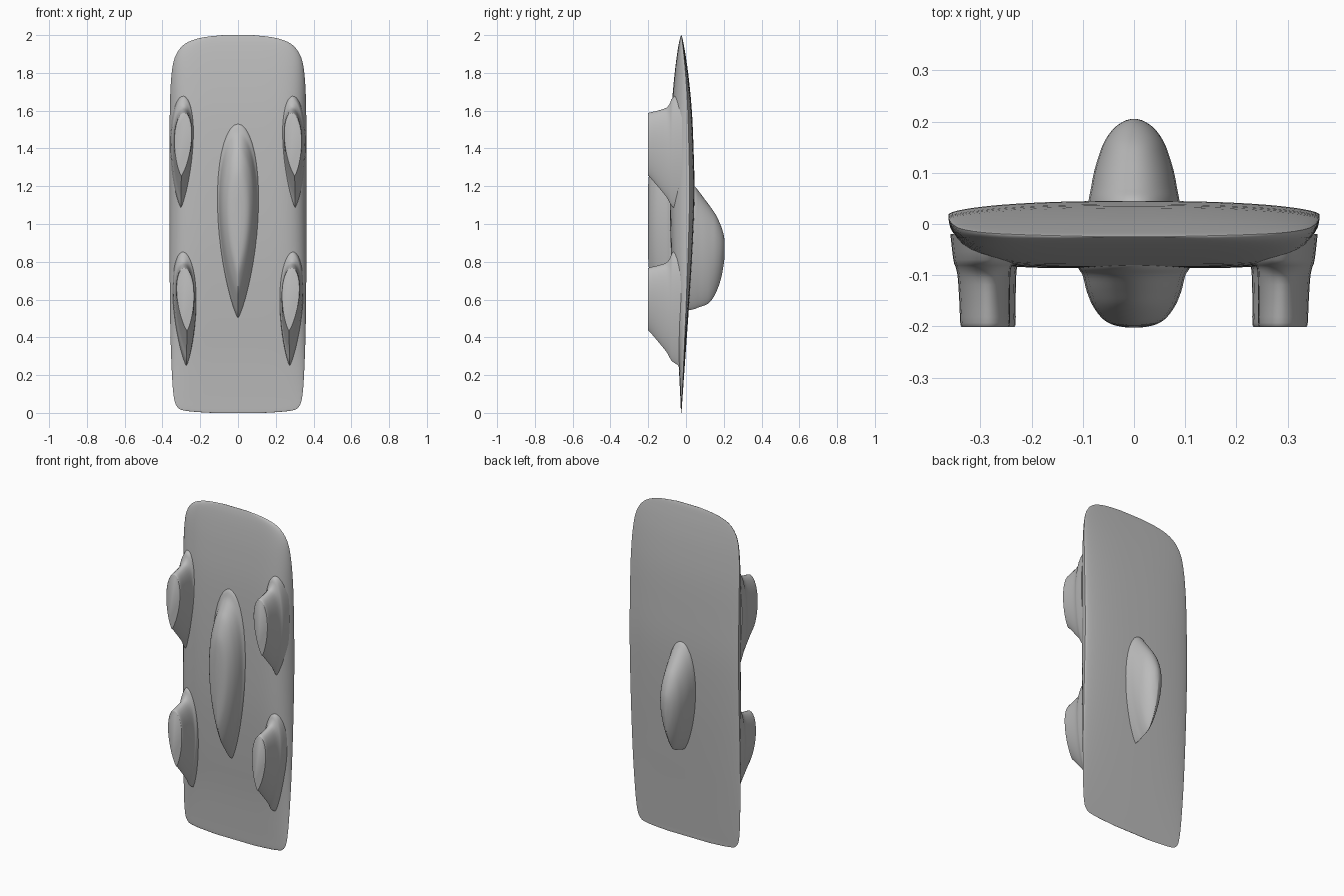
import bpy, bmesh, math

cube = bpy.data.objects.get("Cube")
if cube:
    bpy.data.objects.remove(cube, do_unlink=True)

grey = bpy.data.materials.new("plain grey")
grey.use_nodes = True
colour = (0.5, 0.5, 0.5, 1)
grey.diffuse_color = colour
grey.node_tree.nodes["Principled BSDF"].inputs["Base Color"].default_value = colour


def refine(rows, steps):
    """Catmull-Rom interpolation between rows of numbers."""
    out = []
    for i in range(len(rows) - 1):
        a, b, c, d = (rows[max(0, min(len(rows) - 1, i + k))] for k in (-1, 0, 1, 2))
        for s in range(steps):
            t = s / steps
            out.append([q + t * ((r - p) / 2 + t * ((p - 2.5 * q + 2 * r - w / 2)
                        + t * (1.5 * (q - r) + (w - p) / 2)))
                        for p, q, r, w in zip(a, b, c, d)])
    return out + [list(rows[-1])]


def loft(name, rings, angle):
    """Skin a list of equal closed rings and cap both ends."""
    bm = bmesh.new()
    loops = [[bm.verts.new(co) for co in ring] for ring in rings]
    n = len(loops[0])
    for a, b in zip(loops, loops[1:]):
        for i in range(n):
            j = (i + 1) % n
            bm.faces.new((a[i], a[j], b[j], b[i]))
    bm.faces.new(loops[0])
    bm.faces.new(loops[-1])
    bmesh.ops.recalc_face_normals(bm, faces=bm.faces)
    mesh = bpy.data.meshes.new(name)
    bm.to_mesh(mesh)
    bm.free()
    obj = bpy.data.objects.new(name, mesh)
    bpy.context.collection.objects.link(obj)
    mesh.materials.append(grey)
    bpy.ops.object.select_all(action='DESELECT')
    obj.select_set(True)
    bpy.context.view_layer.objects.active = obj
    bpy.ops.object.shade_smooth_by_angle(angle=math.radians(angle))
    return obj


def teardrop(y, top, bottom, half, x=0, lean=0, n=40):
    """Ring with a round nose at the top and a pointed tail at the bottom."""
    ring = []
    for i in range(n):
        a = math.tau * i / n
        t = (1 - math.cos(a)) / 2
        width = half * math.sin(a) * (1 - t) ** 0.3 * 1.14
        ring.append((x + lean * t + width, y, top + (bottom - top) * t))
    return ring


# Body: stations of height, half width, front y, back y
stations = [
    (0.0, 0.14, -0.026, -0.024), (0.01, 0.27, -0.027, -0.023),
    (0.03, 0.32, -0.028, -0.022), (0.1, 0.342, -0.031, -0.017),
    (0.3, 0.354, -0.042, -0.003), (0.55, 0.36, -0.062, 0.015),
    (0.85, 0.362, -0.08, 0.034), (1.15, 0.362, -0.086, 0.045),
    (1.4, 0.362, -0.084, 0.04), (1.6, 0.361, -0.077, 0.031),
    (1.77, 0.354, -0.063, 0.015), (1.88, 0.335, -0.05, 0.0),
    (1.95, 0.286, -0.039, -0.012), (1.985, 0.2, -0.031, -0.019),
    (2.0, 0.08, -0.026, -0.024)]
rings = []
for z, half, front, back in refine(stations, 4):
    edge = back - 0.2 * (back - front)
    ring = []
    for i in range(64):
        a = math.tau * i / 64
        s = math.cos(a)
        if math.sin(a) < 0:
            y = edge + (front - edge) * max(0, 1 - abs(s) ** 7) ** 0.65
        else:
            y = edge + (back - edge) * max(0, 1 - abs(s) ** 2.5) ** 0.6
        ring.append((half * s, y, z))
    rings.append(ring)
loft("body", rings, 40)

# Centre bulge on the front: y, top, bottom, half width
bulge = [(-0.03, 1.56, 0.48, 0.122), (-0.08, 1.53, 0.52, 0.116),
         (-0.1, 1.48, 0.545, 0.105), (-0.13, 1.43, 0.59, 0.097),
         (-0.16, 1.38, 0.64, 0.084), (-0.185, 1.31, 0.71, 0.064),
         (-0.197, 1.25, 0.77, 0.042), (-0.202, 1.16, 0.86, 0.015)]
loft("front_bulge", [teardrop(*r) for r in refine(bulge, 4)], 50)

# Fin on the back
fin = [(0.0, 1.22, 0.54, 0.1), (0.045, 1.2, 0.55, 0.093), (0.07, 1.17, 0.56, 0.088),
       (0.1, 1.13, 0.57, 0.082), (0.13, 1.09, 0.59, 0.073), (0.16, 1.045, 0.64, 0.061),
       (0.185, 0.99, 0.71, 0.043), (0.2, 0.94, 0.79, 0.022), (0.205, 0.9, 0.84, 0.006)]
loft("back_fin", [teardrop(*r) for r in refine(fin, 4)], 50)

# Four flat-topped pods: y, top, bottom, half width, centre x
pod = [(-0.02, 1.7, 1.06, 0.066, 0.289), (-0.07, 1.67, 1.09, 0.062, 0.287),
       (-0.085, 1.64, 1.11, 0.056, 0.288), (-0.105, 1.615, 1.145, 0.053, 0.287),
       (-0.15, 1.6, 1.2, 0.051, 0.286), (-0.193, 1.59, 1.25, 0.05, 0.285),
       (-0.201, 1.585, 1.255, 0.047, 0.285)]
for level, drop, lean in (("upper", 0, 0.015), ("lower", 0.82, -0.015)):
    for side, sign in (("left", 1), ("right", -1)):
        rows = refine(pod, 3)
        loft(f"{level}_{side}_pod",
             [teardrop(y, t - drop, b - drop, h, sign * x, sign * lean)
              for y, t, b, h, x in rows], 40)
